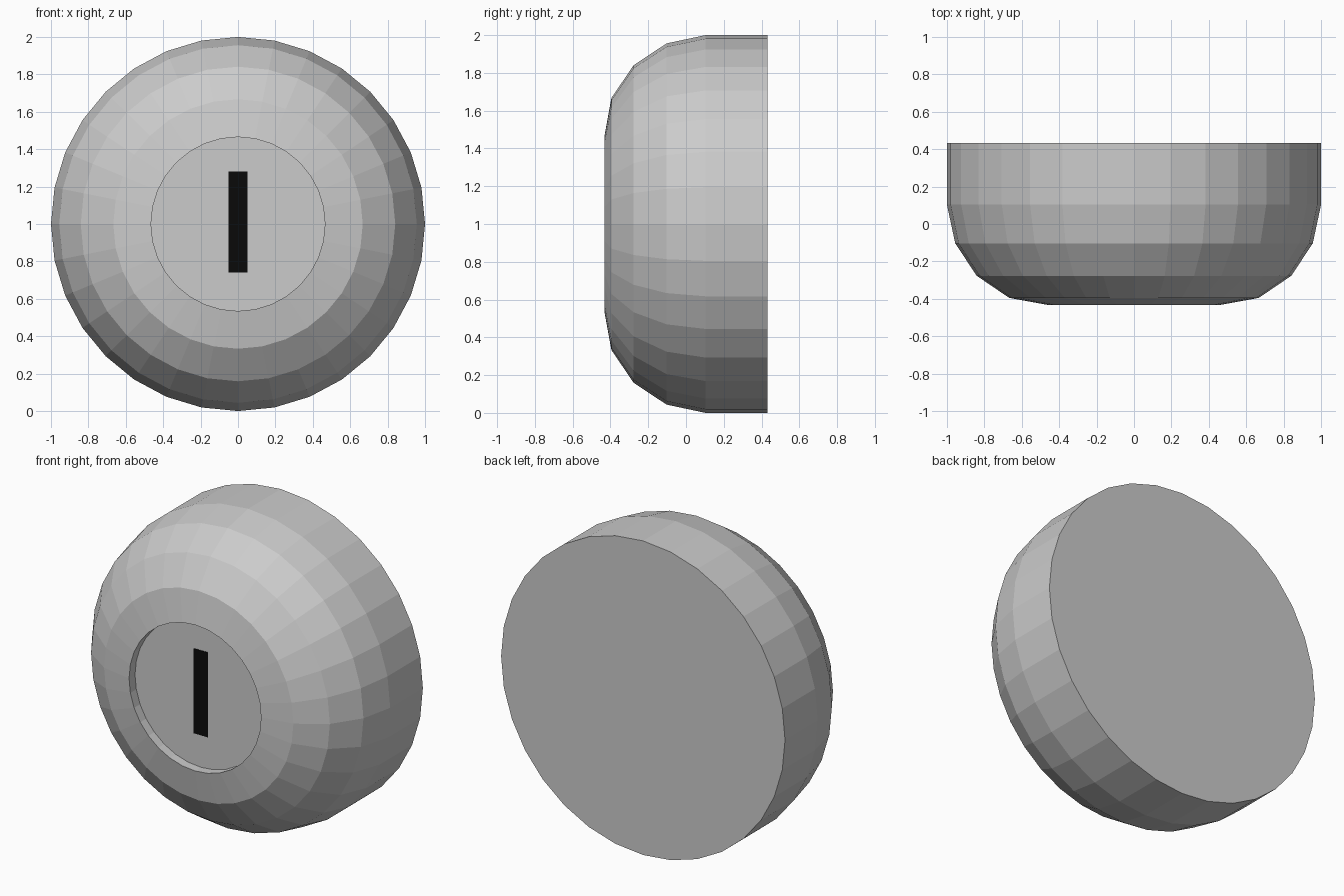
import bpy, bmesh
from math import sin, cos, tau

if "Cube" in bpy.data.objects:
    bpy.data.objects.remove(bpy.data.objects["Cube"])

SEGMENTS = 32


def add_object(name, bm):
    bmesh.ops.recalc_face_normals(bm, faces=bm.faces)
    mesh = bpy.data.meshes.new(name)
    bm.to_mesh(mesh)
    bm.free()
    obj = bpy.data.objects.new(name, mesh)
    bpy.context.collection.objects.link(obj)
    return obj


# Domed body: (radius, y) rings from the flat back to the recessed front face
profile = [(1.0, 0.432), (1.0, 0.103), (0.956, -0.103), (0.841, -0.277),
           (0.667, -0.395), (0.465, -0.432), (0.465, -0.372)]
bm = bmesh.new()
rings = [[bm.verts.new((r * sin(tau * i / SEGMENTS), y, 1 + r * cos(tau * i / SEGMENTS)))
          for i in range(SEGMENTS)] for r, y in profile]
for a, b in zip(rings, rings[1:]):
    for i in range(SEGMENTS):
        j = (i + 1) % SEGMENTS
        bm.faces.new((a[i], a[j], b[j], b[i]))
bm.faces.new(rings[0])
bm.faces.new(rings[-1])
add_object("domed_body", bm)

# Black vertical slit set in the recessed face
bm = bmesh.new()
bmesh.ops.create_cube(bm, size=1)
bmesh.ops.scale(bm, vec=(0.1, 0.01, 0.54), verts=bm.verts)
bmesh.ops.translate(bm, vec=(0, -0.37, 1.01), verts=bm.verts)
slit = add_object("slit", bm)
black = bpy.data.materials.new("black")
black.diffuse_color = (0.003, 0.003, 0.003, 1)
black.use_nodes = True
black.node_tree.nodes["Principled BSDF"].inputs["Base Color"].default_value = black.diffuse_color
slit.data.materials.append(black)
